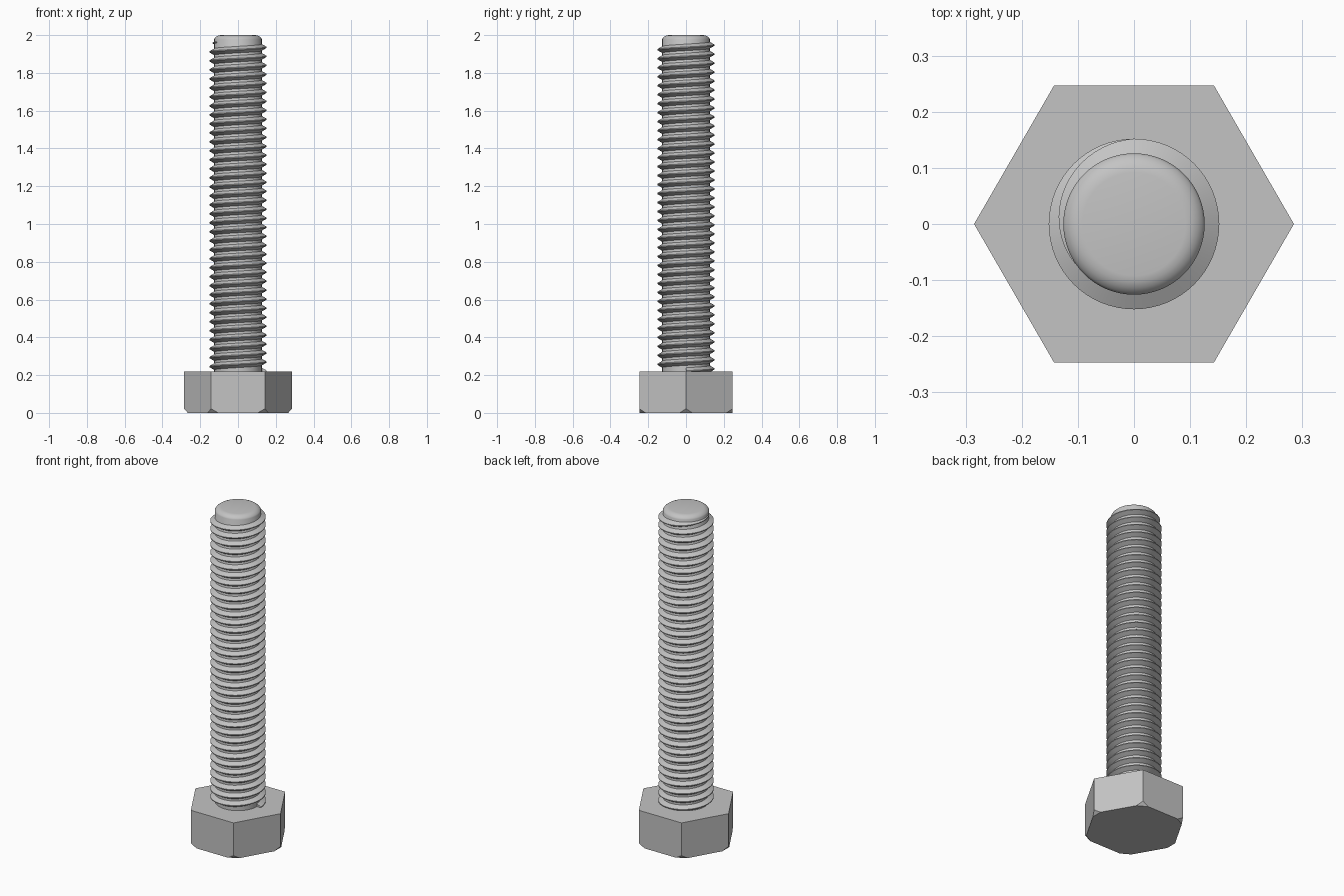
import bpy, bmesh
from math import sin, cos, pi, radians, floor
from mathutils import Vector

cube = bpy.data.objects.get("Cube")
if cube:
    bpy.data.objects.remove(cube, do_unlink=True)

steel = bpy.data.materials.new("grey steel")
steel.use_nodes = True
grey = (0.55, 0.55, 0.55, 1)
steel.diffuse_color = grey
steel.node_tree.nodes["Principled BSDF"].inputs["Base Color"].default_value = grey

HEAD_TOP, HEAD_R = 0.22, 0.285
CORE_R, CREST_R, PITCH = 0.126, 0.152, 0.0476
SEGS = 64


def finish(bm, name, smooth):
    bmesh.ops.recalc_face_normals(bm, faces=bm.faces)
    mesh = bpy.data.meshes.new(name)
    bm.to_mesh(mesh)
    bm.free()
    mesh.materials.append(steel)
    obj = bpy.data.objects.new(name, mesh)
    bpy.context.collection.objects.link(obj)
    if smooth:
        bpy.ops.object.select_all(action='DESELECT')
        obj.select_set(True)
        bpy.context.view_layer.objects.active = obj
        bpy.ops.object.shade_smooth_by_angle(angle=radians(30))


def skin(bm, rings, closed):
    """Bridge successive point rings with quads and cap both ends."""
    loops = [[bm.verts.new(p) for p in ring] for ring in rings]
    n = len(loops[0])
    for a, b in zip(loops, loops[1:]):
        for i in range(n if closed else n - 1):
            j = (i + 1) % n
            bm.faces.new((a[i], a[j], b[j], b[i]))
    bm.faces.new(loops[0])
    bm.faces.new(loops[-1])


def ring(r, z, n):
    return [(r * cos(2 * pi * i / n), r * sin(2 * pi * i / n), z) for i in range(n)]


# Hexagonal head with the bottom corners cut off
bm = bmesh.new()
skin(bm, [ring(HEAD_R, 0, 6), ring(HEAD_R, HEAD_TOP, 6)], True)
for k in range(6):
    out = Vector((cos(k * pi / 3), sin(k * pi / 3), 0))
    cut = bmesh.ops.bisect_plane(bm, geom=bm.verts[:] + bm.edges[:] + bm.faces[:],
                                 plane_co=out * 0.266, plane_no=out - Vector((0, 0, 0.86)),
                                 clear_outer=True)
    edges = [e for e in cut["geom_cut"] if isinstance(e, bmesh.types.BMEdge)]
    bmesh.ops.holes_fill(bm, edges=edges)
finish(bm, "hex_head", False)

# Shank core with a rounded tip
bm = bmesh.new()
profile = [(CORE_R, HEAD_TOP - 0.02), (CORE_R, 1.979), (0.122, 1.986),
           (0.114, 1.993), (0.104, 1.998), (0.092, 2.0)]
skin(bm, [ring(r, z, SEGS) for r, z in profile], True)
finish(bm, "shank_core", True)

# Right-handed thread that fades out just below the tip
TOP_Z = 1.935
first = -floor((TOP_Z - HEAD_TOP + 0.01) / PITCH) * SEGS
fade_start, fade_end = radians(90), radians(218)
rings = []
for s in range(first, int(fade_end / (2 * pi) * SEGS) + 1):
    t = 2 * pi * s / SEGS
    k = min(1, max(0.02, (fade_end - t) / (fade_end - fade_start)))
    z = TOP_Z + PITCH * t / (2 * pi)
    root, crest = PITCH * 0.39, PITCH * 0.05
    half_root = crest + (root - crest) * k
    section = [(CORE_R - 0.002, -half_root), (CORE_R + (CREST_R - CORE_R) * k, -crest),
               (CORE_R + (CREST_R - CORE_R) * k, crest), (CORE_R - 0.002, half_root)]
    rings.append([(r * cos(t), r * sin(t), z + dz) for r, dz in section])
bm = bmesh.new()
skin(bm, rings, False)
finish(bm, "screw_thread", True)
